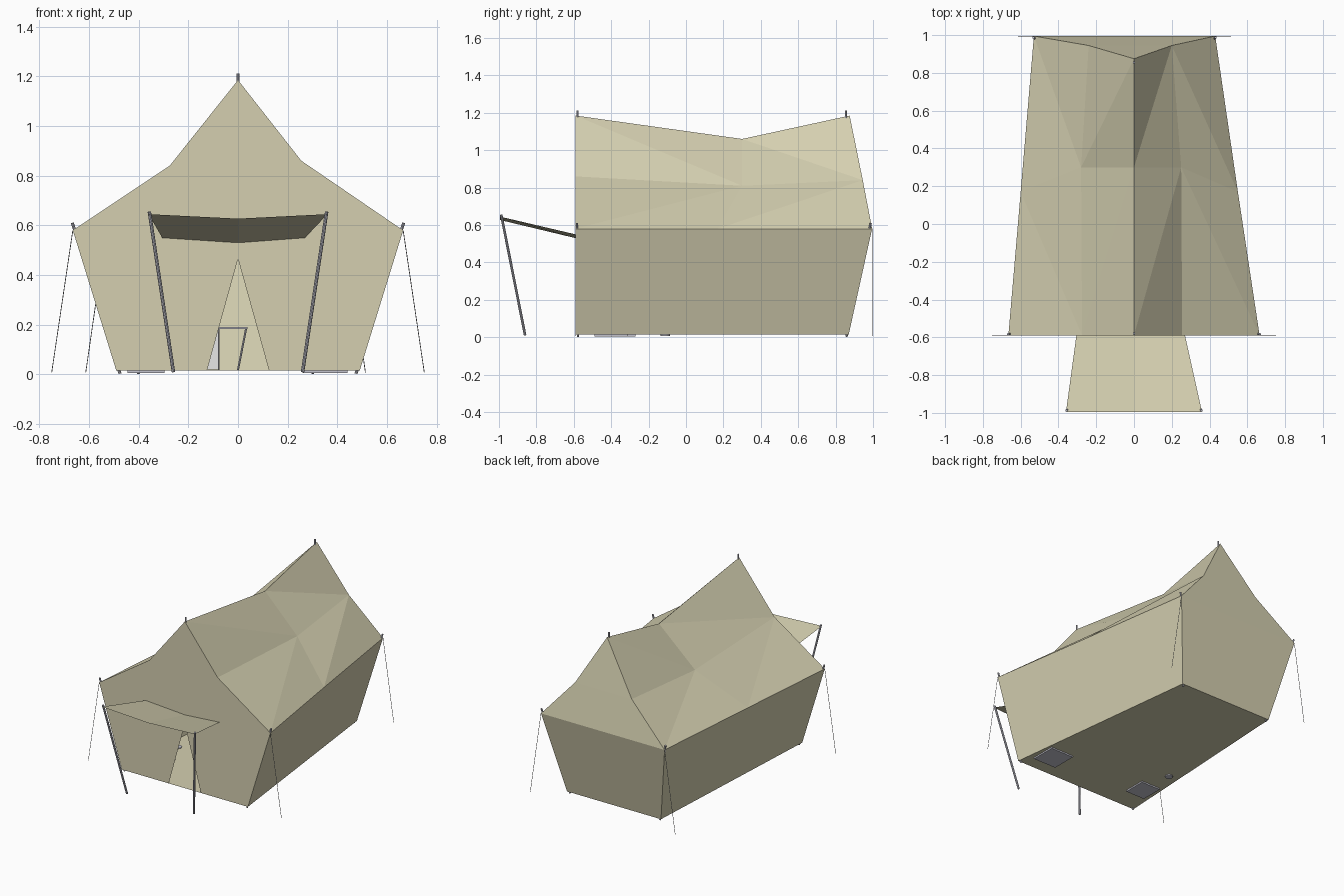
import bpy
from mathutils import Vector

old = bpy.data.objects.get("Cube")
if old:
    bpy.data.objects.remove(old, do_unlink=True)


def material(name, r, g, b):
    m = bpy.data.materials.new(name)
    m.use_nodes = True
    m.diffuse_color = (r, g, b, 1)
    m.node_tree.nodes["Principled BSDF"].inputs["Base Color"].default_value = (r, g, b, 1)
    return m


canvas = material("beige canvas", 0.66, 0.625, 0.435)
metal = material("grey metal", 0.55, 0.55, 0.62)
rope = material("grey rope", 0.36, 0.36, 0.38)
white = material("white paint", 0.9, 0.9, 0.9)


def mesh(name, points, faces, mat):
    """Build a mesh from a dictionary of named points."""
    keys = list(points)
    me = bpy.data.meshes.new(name)
    me.from_pydata(list(points.values()), [], [[keys.index(k) for k in f.split()] for f in faces])
    me.materials.append(mat)
    ob = bpy.data.objects.new(name, me)
    bpy.context.collection.objects.link(ob)
    return ob


def rod(name, a, b, radius, mat, sides=8):
    a, b = Vector(a), Vector(b)
    d = b - a
    bpy.ops.mesh.primitive_cylinder_add(vertices=sides, radius=radius, depth=d.length, location=(a + b) / 2)
    ob = bpy.context.object
    ob.name = name
    ob.rotation_euler = d.to_track_quat('Z', 'Y').to_euler()
    ob.data.materials.append(mat)
    bpy.ops.object.shade_smooth_by_angle()
    return ob


def box(name, center, size, mat):
    bpy.ops.mesh.primitive_cube_add(size=1, location=center)
    ob = bpy.context.object
    ob.name = name
    ob.scale = size
    ob.data.materials.append(mat)
    return ob


# Tent corners: f front, m middle, b back; l is -x, r is +x
FLOOR, EAVE, PEAK, FRONT = 0.015, 0.58, 1.185, -0.59
P = {
    "peak_f": (0, FRONT, PEAK), "peak_m": (0, 0.3, 1.06), "peak_b": (0, 0.875, PEAK),
    "hip_fl": (-0.275, FRONT, 0.84), "hip_ml": (-0.28, 0.3, 0.81), "hip_bl": (-0.24, 0.945, 0.84),
    "hip_fr": (0.255, FRONT, 0.86), "hip_mr": (0.25, 0.3, 0.81), "hip_br": (0.2, 0.945, 0.84),
    "eave_fl": (-0.665, FRONT, EAVE), "eave_ml": (-0.6, 0.17, EAVE), "eave_bl": (-0.53, 0.995, EAVE),
    "eave_fr": (0.665, FRONT, EAVE), "eave_mr": (0.55, 0.17, EAVE), "eave_br": (0.43, 0.995, EAVE),
    "base_fl": (-0.49, FRONT, FLOOR), "base_bl": (-0.415, 0.87, FLOOR),
    "base_fr": (0.49, FRONT, FLOOR), "base_br": (0.315, 0.87, FLOOR),
    "door_l": (-0.125, FRONT, FLOOR), "door_r": (0.125, FRONT, FLOOR), "door_t": (0, FRONT, 0.465),
}


def part(name, faces):
    used = {k for f in faces for k in f.split()}
    return mesh(name, {k: v for k, v in P.items() if k in used}, faces, canvas)


part("roof_right", [
    "peak_f hip_fr hip_mr", "peak_f hip_mr peak_m", "peak_m hip_mr hip_br", "peak_m hip_br peak_b",
    "hip_fr eave_fr hip_mr", "hip_mr eave_fr eave_mr", "hip_mr eave_mr hip_br", "hip_br eave_mr eave_br"])
part("roof_left", [
    "peak_f peak_m hip_fl", "peak_m hip_ml hip_fl", "peak_m peak_b hip_ml", "peak_b hip_bl hip_ml",
    "hip_fl hip_ml eave_ml", "hip_fl eave_ml eave_fl", "hip_ml hip_bl eave_bl", "hip_ml eave_bl eave_ml"])
part("side_wall_right", ["eave_fr base_fr base_br eave_br eave_mr"])
part("side_wall_left", ["eave_fl eave_ml eave_bl base_bl base_fl"])
part("back_wall", ["base_br base_bl eave_bl eave_br", "eave_br eave_bl hip_bl hip_br", "hip_br hip_bl peak_b"])
part("front_wall", [
    "base_fl door_l door_t eave_fl", "door_r base_fr eave_fr door_t",
    "eave_fl door_t hip_fl", "door_t eave_fr hip_fr", "door_t hip_fr peak_f hip_fl"])
part("ground_sheet", ["base_fl base_bl base_br base_fr door_r door_l"])

# Awning
mesh("awning", {
    "a": (-0.305, FRONT, 0.55), "b": (0, FRONT, 0.53), "c": (0.27, FRONT, 0.55),
    "d": (0.36, -0.995, 0.645), "e": (0, -0.995, 0.627), "f": (-0.36, -0.995, 0.645)},
    ["a f e b", "b e d c"], canvas)

for side, word in ((-1, "right"), (1, "left")):
    # Awning poles
    rod("awning_pole_" + word, (side * 0.26, -0.86, 0.01), (side * 0.357, -0.988, 0.655), 0.007, metal)
    # Corner poles just inside the canvas, and guy ropes running sideways
    s = "l" if side < 0 else "r"
    for end, dy, reach in (("f", 0.012, 0.085), ("b", -0.012, 0.083)):
        low = Vector(P["base_" + end + s]) + Vector((-side * 0.015, dy, -0.012))
        high = Vector(P["eave_" + end + s]) + Vector((side * 0.002, dy * 0.6, 0.03))
        place = ("front_" if end == "f" else "back_") + word
        rod("corner_pole_" + place, low, high, 0.006, metal)
        tie = Vector(P["eave_" + end + s])
        rod("guy_rope_" + place, tie, (tie.x + side * reach, tie.y, 0.008), 0.0015, rope, 6)

# Ridge pole tips
for end, y in (("front", -0.58), ("back", 0.855)):
    rod("ridge_pole_tip_" + end, (0, y, 1.13), (0, y, 1.212), 0.006, metal)

# Furniture bases that reach through the ground sheet
box("base_plate_left", (0.35, -0.4, 0.011), (0.18, 0.18, 0.012), metal)
box("base_plate_right", (-0.37, -0.35, 0.011), (0.15, 0.16, 0.012), metal)
rod("round_foot", (-0.39, -0.11, 0.007), (-0.39, -0.11, 0.02), 0.025, metal, 16)

# White chest and small folding table inside
box("storage_chest", (-0.17, 0.3, 0.1), (0.18, 0.3, 0.16), white)
box("table_top", (-0.02, 0.1, 0.187), (0.115, 0.2, 0.008), metal)
for y in (0.02, 0.18):
    rod("table_leg", (0, y, 0.018), (0.033, y, 0.187), 0.004, metal)
    rod("table_leg", (-0.077, y, 0.018), (-0.077, y, 0.187), 0.003, metal)
